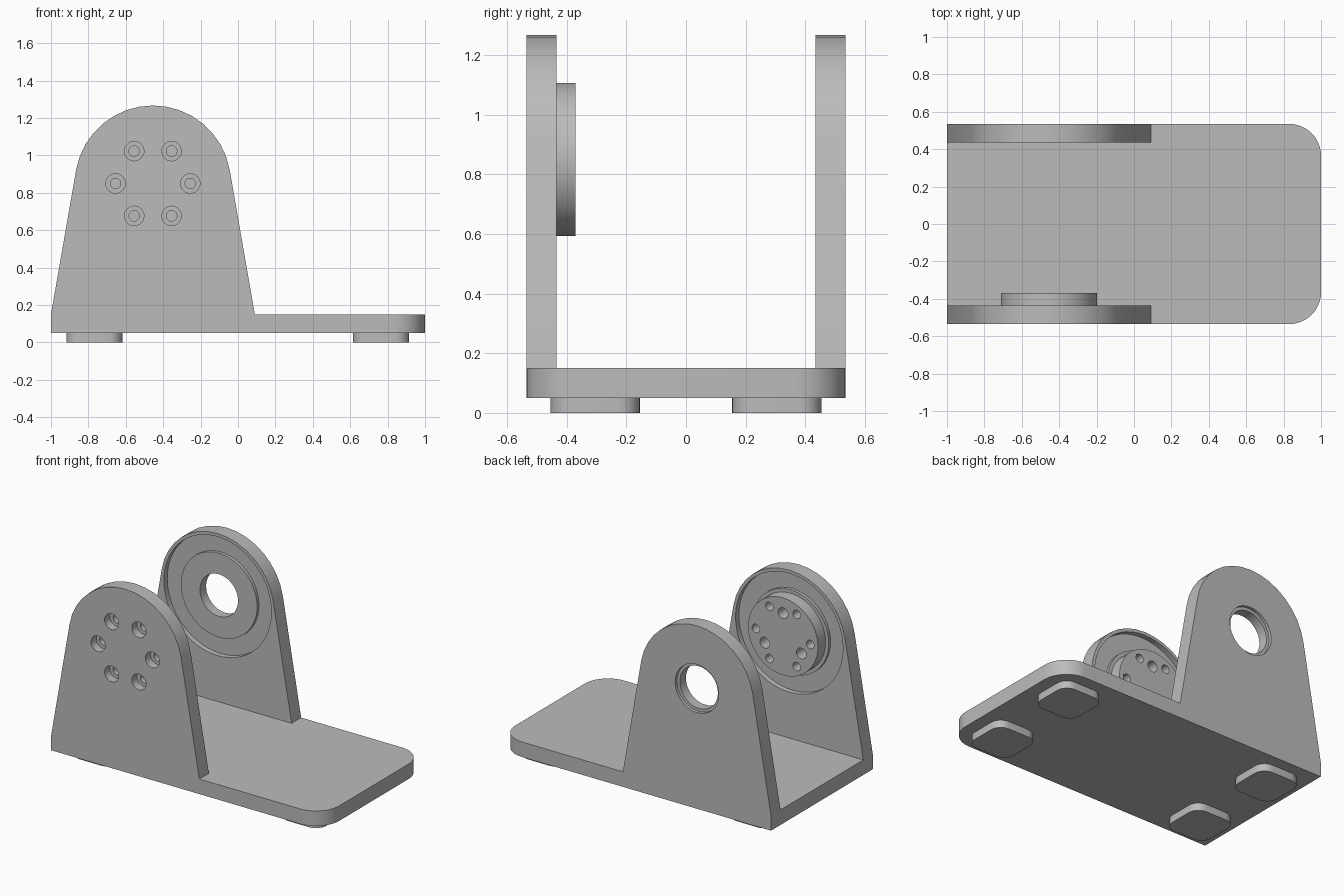
import bpy, bmesh
from math import sin, cos, pi, radians

if "Cube" in bpy.data.objects:
    bpy.data.objects.remove(bpy.data.objects["Cube"], do_unlink=True)

grey = bpy.data.materials.new("plain grey")
grey.use_nodes = True
grey.diffuse_color = (0.5, 0.5, 0.5, 1)
grey.node_tree.nodes["Principled BSDF"].inputs["Base Color"].default_value = (0.5, 0.5, 0.5, 1)

AX, AZ = -0.455, 0.85        # shared pivot axis of the two cheeks
HALF, INNER = 0.535, 0.435   # outer and inner cheek faces


def prism(name, points, offset):
    """Extrude a closed outline along an offset."""
    bm = bmesh.new()
    face = bm.faces.new([bm.verts.new(p) for p in points])
    new = bmesh.ops.extrude_face_region(bm, geom=[face])["geom"]
    bmesh.ops.translate(bm, vec=offset, verts=[v for v in new if isinstance(v, bmesh.types.BMVert)])
    bmesh.ops.recalc_face_normals(bm, faces=bm.faces)
    mesh = bpy.data.meshes.new(name)
    bm.to_mesh(mesh)
    bm.free()
    mesh.materials.append(grey)
    ob = bpy.data.objects.new(name, mesh)
    bpy.context.collection.objects.link(ob)
    return ob


def disc(name, r, y0, y1, x=AX, z=AZ, n=64):
    ring = [(x + r * cos(2 * pi * i / n), y0, z + r * sin(2 * pi * i / n)) for i in range(n)]
    return prism(name, ring, (0, y1 - y0, 0))


def arc(cx, cy, r, start, end, n):
    steps = [radians(start + (end - start) * i / n) for i in range(n + 1)]
    return [(cx + r * cos(a), cy + r * sin(a)) for a in steps]


def combine(target, tool, operation):
    """Apply a boolean and discard the tool."""
    tool.hide_render = True
    mod = target.modifiers.new("combine", 'BOOLEAN')
    mod.operation, mod.solver, mod.object = operation, 'EXACT', tool
    bpy.context.view_layer.update()
    result = bpy.data.meshes.new_from_object(target.evaluated_get(bpy.context.evaluated_depsgraph_get()))
    target.modifiers.clear()
    target.data = result
    bpy.data.objects.remove(tool, do_unlink=True)


# Base plate, rounded at one end
outline = [(-1, -HALF)] + arc(0.83, -0.365, 0.17, -90, 0, 12) + arc(0.83, 0.365, 0.17, 0, 90, 12) + [(-1, HALF)]
frame = prism("bracket_frame", [(x, y, 0.05) for x, y in outline], (0, 0, 0.1))

# Two tapered cheeks with round tops
cheek = [(-1, 0.05), (0.09, 0.05), (0.09, 0.15)] + arc(AX, AZ, 0.417, 10, 170, 16) + [(-1, 0.15)]
for y in (-HALF, INNER):
    combine(frame, prism("cheek", [(x, y, z) for x, z in cheek], (0, HALF - INNER, 0)), 'UNION')

# Shallow round recess with a low raised step on each inner face
for s in (-1, 1):
    combine(frame, disc("recess", 0.395, s * (INNER + 0.035), s * (INNER - 0.1)), 'DIFFERENCE')
    combine(frame, disc("step", 0.28, s * (INNER + 0.06), s * (INNER + 0.015)), 'UNION')

# Hub on the front cheek
combine(frame, disc("hub", 0.257, -0.5, -0.37), 'UNION')

# Six counterbored screw holes and three blind pin holes through the hub
for i in range(6):
    a = i * pi / 3
    x, z = AX + 0.2 * cos(a), AZ + 0.2 * sin(a)
    combine(frame, disc("screw_hole", 0.028, -0.6, -0.3, x, z, 32), 'DIFFERENCE')
    combine(frame, disc("counterbore", 0.052, -0.6, -0.48, x, z, 32), 'DIFFERENCE')
for i in range(3):
    a = pi / 2 + i * 2 * pi / 3
    x, z = AX + 0.155 * cos(a), AZ + 0.155 * sin(a)
    combine(frame, disc("pin_hole", 0.036, -0.47, -0.3, x, z, 32), 'DIFFERENCE')

# Bearing hole in the back cheek, stepped on the outside
combine(frame, disc("bearing_hole", 0.14, 0.3, 0.7), 'DIFFERENCE')
combine(frame, disc("bearing_step", 0.16, 0.515, 0.7), 'DIFFERENCE')

# Four rounded square feet
parts = [frame]
R, W = 0.075, 0.15
for sx, cx in (("right", -0.768), ("left", 0.765)):
    for sy, cy in (("front", -0.305), ("back", 0.305)):
        d = W - R
        ring = []
        for k, (ux, uy) in enumerate(((1, 1), (-1, 1), (-1, -1), (1, -1))):
            ring += arc(cx + ux * d, cy + uy * d, R, 90 * k, 90 * k + 90, 8)
        parts.append(prism(f"foot_{sy}_{sx}", [(x, y, 0) for x, y in ring], (0, 0, 0.05)))

# Smooth round walls, crisp edges
bpy.ops.object.select_all(action='DESELECT')
for ob in parts:
    ob.select_set(True)
bpy.context.view_layer.objects.active = frame
bpy.ops.object.shade_smooth_by_angle(angle=radians(25))
